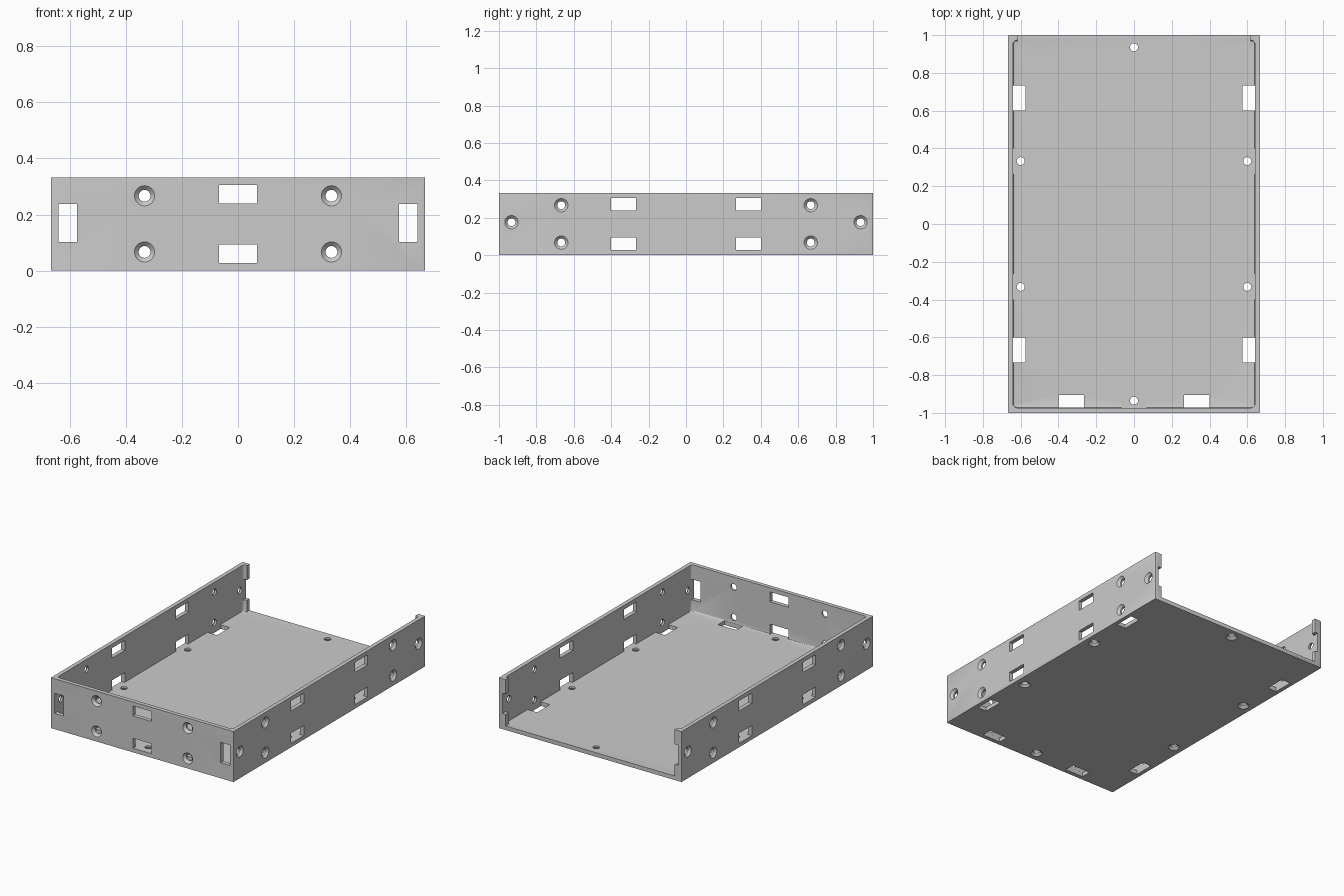
import bpy, bmesh, math
from mathutils import Matrix, Vector

if "Cube" in bpy.data.objects:
    bpy.data.objects.remove(bpy.data.objects["Cube"])

W, L, H = 0.667, 1.0, 0.333      # half width, half length, height
T = 0.027                        # wall thickness
X, Y, Z = Vector((1, 0, 0)), Vector((0, 1, 0)), Vector((0, 0, 1))

grey = bpy.data.materials.new("light grey")
grey.use_nodes = True
colour = (0.6, 0.6, 0.6, 1)
grey.diffuse_color = colour
grey.node_tree.nodes["Principled BSDF"].inputs["Base Color"].default_value = colour


def finish(bm, name):
    bmesh.ops.recalc_face_normals(bm, faces=bm.faces)
    mesh = bpy.data.meshes.new(name)
    bm.to_mesh(mesh)
    bm.free()
    mesh.materials.append(grey)
    ob = bpy.data.objects.new(name, mesh)
    bpy.context.collection.objects.link(ob)
    return ob


def add_box(bm, lo, hi, frame=Matrix()):
    lo, hi = Vector(lo), Vector(hi)
    m = frame @ Matrix.Translation((lo + hi) / 2) @ Matrix.Diagonal((hi - lo).to_4d())
    bmesh.ops.create_cube(bm, size=1, matrix=m)


def bevel(bm, test, width, segments):
    edges = [e for e in bm.edges if test(e)]
    bmesh.ops.bevel(bm, geom=edges, offset=width, segments=segments,
                    profile=0.5, affect='EDGES')


def is_vertical(e):
    a, b = e.verts
    return (a.co - b.co).xy.length < 0.001


def surface_frame(u, v, inward, origin):
    m = Matrix((u, v, inward)).transposed().to_4x4()
    m.translation = origin
    return m


def add_screw_hole(bm, u, v, frame, sides=32):
    # Countersunk bore: wide at the surface, narrow inside
    rings = []
    for r, d in ((0.036, -0.02), (0.036, 0), (0.021, 0.015), (0.021, 0.035)):
        angles = [2 * math.pi * i / sides for i in range(sides)]
        rings.append([bm.verts.new(frame @ Vector((u + r * math.cos(a), v + r * math.sin(a), d)))
                      for a in angles])
    for a, b in zip(rings, rings[1:]):
        for i in range(sides):
            j = (i + 1) % sides
            bm.faces.new((a[i], a[j], b[j], b[i]))
    bm.faces.new(rings[0])
    bm.faces.new(rings[-1])


def hole_cutter(name, frame, holes, slots):
    bm = bmesh.new()
    for u, v in holes:
        add_screw_hole(bm, u, v, frame)
    for u, v, du, dv in slots:
        add_box(bm, (u - du, v - dv, -0.02), (u + du, v + dv, 0.05), frame)
    return finish(bm, name)


# Tray body with slightly eased outer corners
bm = bmesh.new()
add_box(bm, (-W, -L, 0), (W, L, H))
bevel(bm, is_vertical, 0.005, 2)
tray = finish(bm, "tray")

# Inner cavity with rounded corners
bm = bmesh.new()
add_box(bm, (T - W, T - L, T), (W - T, L - T, 0.6))
bevel(bm, is_vertical, 0.02, 6)
bevel(bm, lambda e: all(v.co.z < T + 0.001 for v in e.verts), 0.007, 3)
cutters = [finish(bm, "cavity_cutter")]

# Open back between two narrow lips, each lip notched at mid height
bm = bmesh.new()
add_box(bm, (-0.617, 0.9, T), (0.617, 1.1, 0.6))
cutters.append(finish(bm, "back_opening_cutter"))
bm = bmesh.new()
for s in (-1, 1):
    add_box(bm, (s * 0.607 - 0.033, 0.95, 0.103), (s * 0.607 + 0.033, 1.1, 0.237))
cutters.append(finish(bm, "lip_notch_cutter"))

LONG, SHORT = 0.067, 0.033       # slot half sizes
LOW, HIGH = 0.067, 0.267         # screw rows
SLOT_ROWS = (0.06, 0.273)
pair = (-1, 1)

# Front wall openings
cutters.append(hole_cutter(
    "front_cutter", surface_frame(X, Z, Y, -L * Y),
    [(s * 0.333, z) for s in pair for z in (LOW, HIGH)],
    [(0, z, LONG, SHORT) for z in SLOT_ROWS] + [(s * 0.607, 0.17, SHORT, LONG) for s in pair]))

# Side wall openings
for s, side in ((1, "left"), (-1, "right")):
    cutters.append(hole_cutter(
        side + "_cutter", surface_frame(Y, Z, -s * X, s * W * X),
        [(t * 0.667, z) for t in pair for z in (LOW, HIGH)] + [(t * 0.933, 0.176) for t in pair],
        [(t * 0.333, z, LONG, SHORT) for t in pair for z in SLOT_ROWS]))

# Floor openings
cutters.append(hole_cutter(
    "floor_cutter", surface_frame(X, Y, Z, Vector()),
    [(0, t * 0.935) for t in pair] + [(s * 0.6, t * 0.333) for s in pair for t in pair],
    [(s * 0.607, t * 0.667, SHORT, LONG) for s in pair for t in pair]
    + [(s * 0.333, -0.938, LONG, SHORT) for s in pair]))

# Cut everything, then drop the cutters
for c in cutters:
    c.hide_render = True
    mod = tray.modifiers.new(c.name, 'BOOLEAN')
    mod.operation, mod.solver, mod.object = 'DIFFERENCE', 'EXACT', c
graph = bpy.context.evaluated_depsgraph_get()
mesh = bpy.data.meshes.new_from_object(tray.evaluated_get(graph))
tray.modifiers.clear()
tray.data = mesh
for c in cutters:
    bpy.data.objects.remove(c)

# Smooth shading on the round bores and fillets only
bpy.ops.object.select_all(action='DESELECT')
tray.select_set(True)
bpy.context.view_layer.objects.active = tray
bpy.ops.object.shade_smooth_by_angle(angle=math.radians(30))
